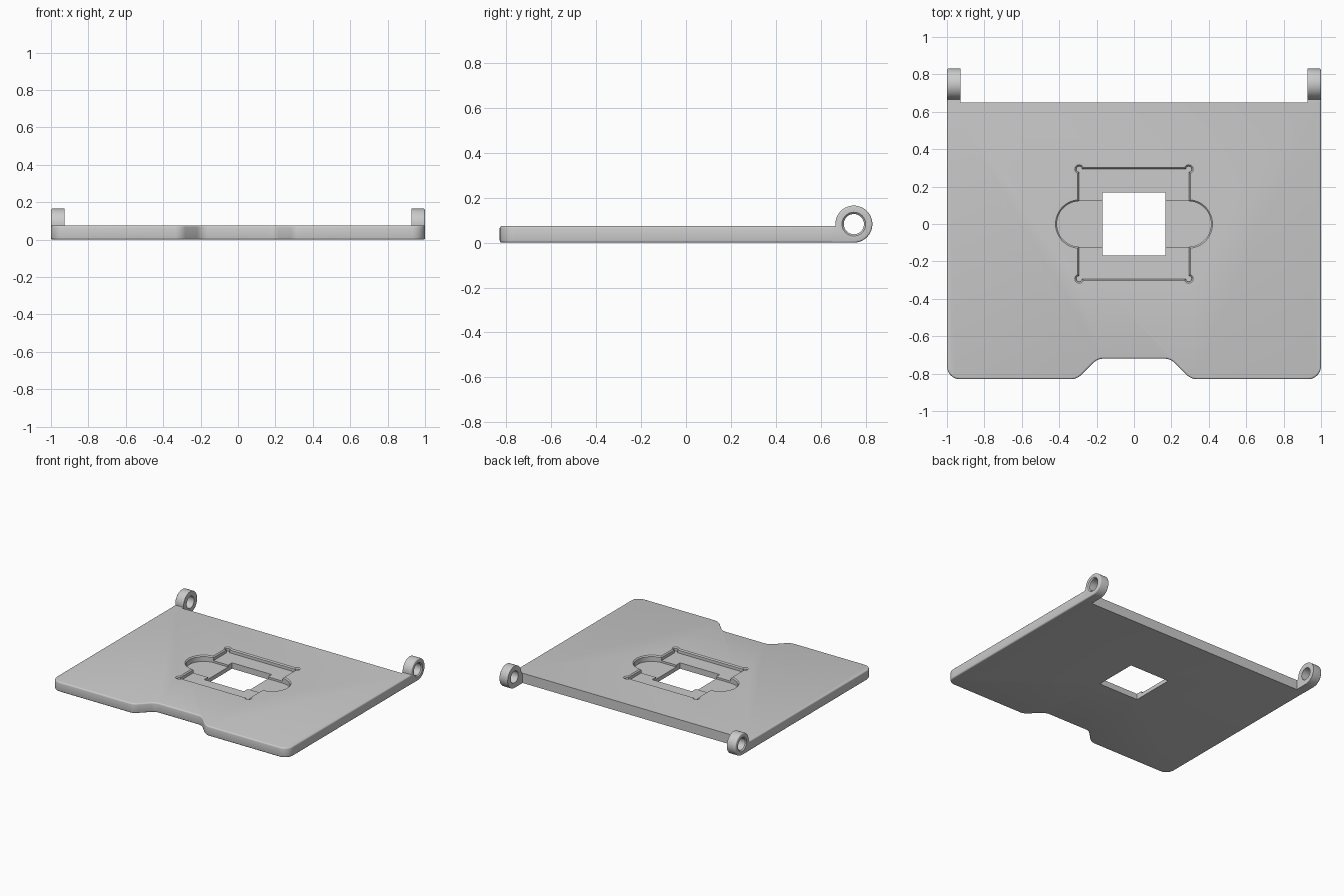
import bpy, bmesh
from math import cos, sin, pi, radians
from mathutils import Vector

cube = bpy.data.objects.get("Cube")
if cube:
    bpy.data.objects.remove(cube, do_unlink=True)

grey = bpy.data.materials.new("light grey")
grey.use_nodes = True
color = (0.6, 0.6, 0.6, 1)
grey.diffuse_color = color
grey.node_tree.nodes["Principled BSDF"].inputs["Base Color"].default_value = color

TOP, BACK = 0.075, 0.65
HINGE_Y, HINGE_Z, HINGE_R = 0.748, 0.083, 0.0825


def arc(cx, cy, r, a0, a1, n):
    """Points along an arc, angles in degrees."""
    steps = [radians(a0 + (a1 - a0) * i / n) for i in range(n + 1)]
    return [(cx + r * cos(a), cy + r * sin(a)) for a in steps]


def circle(cx, cy, r, n=32):
    return arc(cx, cy, r, 0, 360, n)[:-1]


def rounded(corners, n=10):
    """Fillet a polygon given as (x, y, radius)."""
    out = []
    for i, (x, y, r) in enumerate(corners):
        p = Vector((x, y))
        if r == 0:
            out.append((x, y))
            continue
        a = (Vector(corners[i - 1][:2]) - p).normalized()
        b = (Vector(corners[(i + 1) % len(corners)][:2]) - p).normalized()
        half = a.angle(b) / 2
        c = p + (a + b).normalized() * (r / sin(half))
        t = r / sin(half) * cos(half)
        start, end = p + a * t - c, p + b * t - c
        for k in range(n + 1):
            d = start.slerp(end, k / n) if hasattr(start, "slerp") else start.lerp(end, k / n)
            out.append(tuple(c + d.normalized() * r))
    return out


def loft(name, rings, axis="z", bevel_rule=None):
    """Solid through (level, outline) rings, with an optional edge bevel."""
    bm = bmesh.new()
    place = (lambda p, h: (p[0], p[1], h)) if axis == "z" else (lambda p, h: (h, p[0], p[1]))
    loops = [[bm.verts.new(place(p, h)) for p in pts] for h, pts in rings]
    n = len(loops[0])
    for lo, hi in zip(loops, loops[1:]):
        for i in range(n):
            j = (i + 1) % n
            bm.faces.new((lo[i], lo[j], hi[j], hi[i]))
    bm.faces.new(loops[0][::-1])
    bm.faces.new(loops[-1])
    bmesh.ops.recalc_face_normals(bm, faces=bm.faces)
    if bevel_rule:
        edges = [e for e in bm.edges if bevel_rule(*(v.co for v in e.verts))]
        bmesh.ops.bevel(bm, geom=edges, offset=0.01, segments=3, profile=0.5,
                        affect="EDGES", clamp_overlap=True)
    mesh = bpy.data.meshes.new(name)
    bm.to_mesh(mesh)
    bm.free()
    ob = bpy.data.objects.new(name, mesh)
    bpy.context.collection.objects.link(ob)
    mesh.materials.append(grey)
    return ob


def activate(ob):
    bpy.ops.object.select_all(action="DESELECT")
    ob.select_set(True)
    bpy.context.view_layer.objects.active = ob


def cut(ob, cutter):
    mod = ob.modifiers.new("cut", "BOOLEAN")
    mod.operation, mod.solver, mod.object = "DIFFERENCE", "EXACT", cutter
    activate(ob)
    bpy.ops.object.modifier_apply(modifier=mod.name)
    bpy.data.objects.remove(cutter, do_unlink=True)


def smooth(ob):
    activate(ob)
    bpy.ops.object.shade_smooth_by_angle(angle=radians(35))


# Base plate with rounded front corners and a thumb notch
right_half = [(0.195, -0.72, 0.08), (0.305, -0.83, 0.08), (1, -0.83, 0.07), (1, BACK, 0)]
left_half = [(-x, y, r) for x, y, r in reversed(right_half)]
outline = rounded(right_half + left_half)


def plate_rim(a, b):
    return abs(a.z - b.z) < 1e-4 and min(a.y, b.y) < BACK - 0.01


plate = loft("base_plate", [(0, outline), (TOP, outline)], bevel_rule=plate_rim)


# Recess outlines, each offset outwards by d for the chamfered rim
def box(half, d=0):
    s = half + d
    return [(-s, -s), (s, -s), (s, s), (-s, s)]


def slot(d):
    return arc(0.29, 0, 0.122 + d, -90, 90, 24) + arc(-0.29, 0, 0.122 + d, 90, 270, 24)


def recess(shape, floor):
    return loft("cutter", [(floor, shape(0)), (TOP - 0.008, shape(0)),
                           (TOP + 0.004, shape(0.012))])


# Square pocket, corner reliefs, finger slots and the through opening
cut(plate, recess(lambda d: box(0.293, d), 0.045))
for sx in (-1, 1):
    for sy in (-1, 1):
        cut(plate, recess(lambda d: circle(0.293 * sx, 0.293 * sy, 0.016 + d, 24), 0.045))
cut(plate, recess(slot, 0.03))
cut(plate, loft("cutter", [(-0.1, box(0.168)), (0.2, box(0.168))]))
smooth(plate)

# Hinge lugs at the back corners
lug = ([(BACK, 0)] + arc(HINGE_Y, HINGE_Z, HINGE_R, -90, 180, 40)
       + [(HINGE_Y - HINGE_R, TOP), (BACK, TOP)])


def outer_rim(a, b):
    outer = abs(a.x) > 0.99 and abs(b.x) > 0.99
    return outer and max(a.y, b.y) > BACK + 0.001


def bore(r):
    return circle(HINGE_Y, HINGE_Z, r, 40)


for side, s in (("left", 1), ("right", -1)):
    ob = loft(side + "_hinge_lug", [(0.927 * s, lug), (s, lug)], "x", outer_rim)
    cut(ob, loft("cutter", [(0.92 * s, bore(0.045)), (0.992 * s, bore(0.045)),
                            (1.004 * s, bore(0.057))], "x"))
    smooth(ob)
